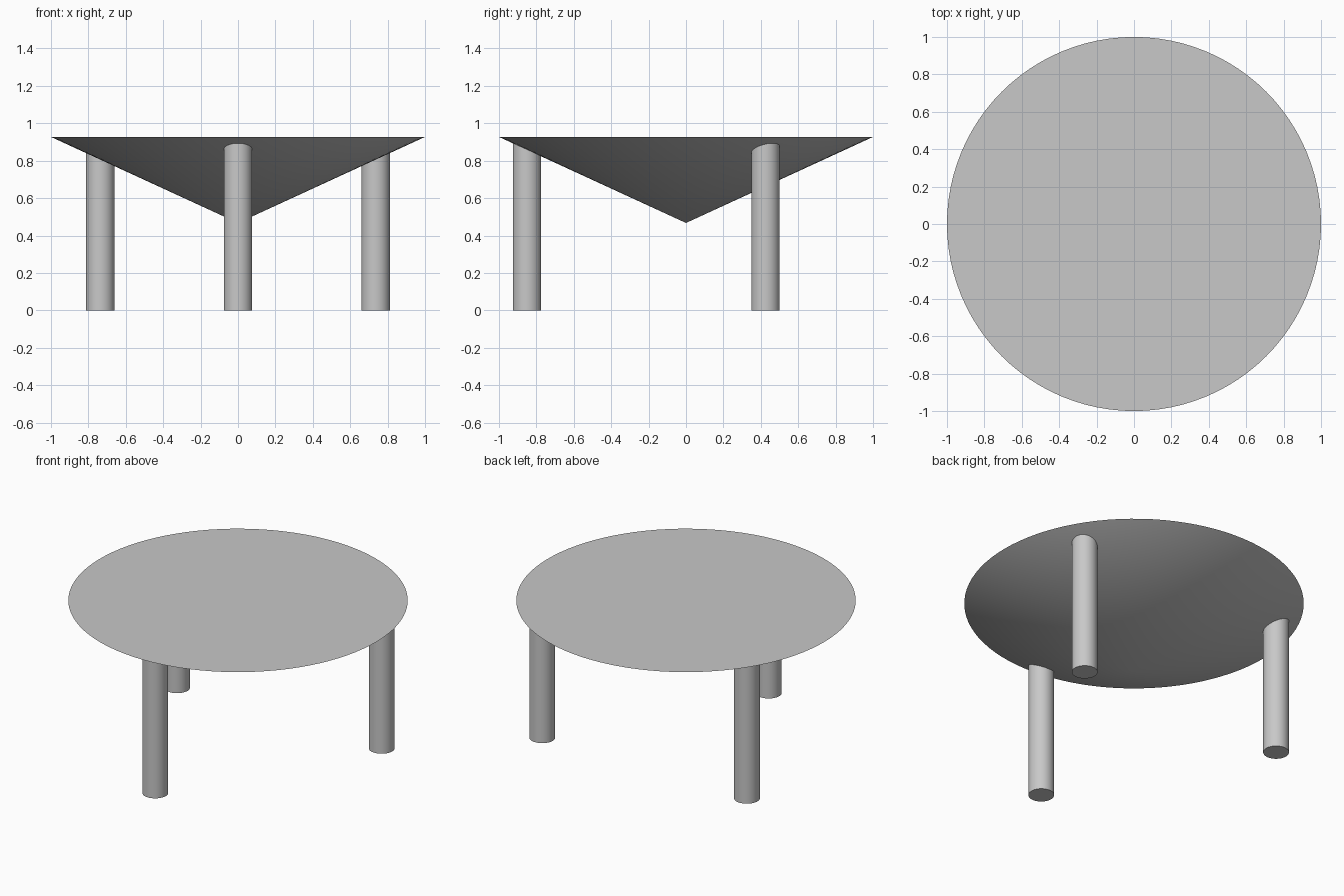
import bpy
import math

cube = bpy.data.objects.get("Cube")
if cube:
    bpy.data.objects.remove(cube, do_unlink=True)

# Single grey finish
GREY = (0.58, 0.58, 0.58, 1.0)
grey = bpy.data.materials.new("plain_grey")
grey.use_nodes = True
grey.diffuse_color = GREY
grey.node_tree.nodes["Principled BSDF"].inputs["Base Color"].default_value = GREY

TOP_Z, TIP_Z = 0.927, 0.467
LEG_RADIUS, LEG_RING, LEG_TOP = 0.076, 0.85, 0.91


def finish(name):
    obj = bpy.context.object
    obj.name = name
    obj.data.materials.append(grey)
    bpy.ops.object.shade_smooth_by_angle(angle=math.radians(30))
    return obj


# Round flat top tapering to a point underneath
bpy.ops.mesh.primitive_cone_add(vertices=96, radius1=0, radius2=1,
                                depth=TOP_Z - TIP_Z,
                                location=(0, 0, (TOP_Z + TIP_Z) / 2))
finish("conical_table_top")

# Three round legs, evenly spaced, ending inside the cone
for name, degrees in (("front_leg", -90), ("back_left_leg", 30), ("back_right_leg", 150)):
    a = math.radians(degrees)
    bpy.ops.mesh.primitive_cylinder_add(
        vertices=48, radius=LEG_RADIUS, depth=LEG_TOP,
        location=(LEG_RING * math.cos(a), LEG_RING * math.sin(a), LEG_TOP / 2))
    finish(name)
